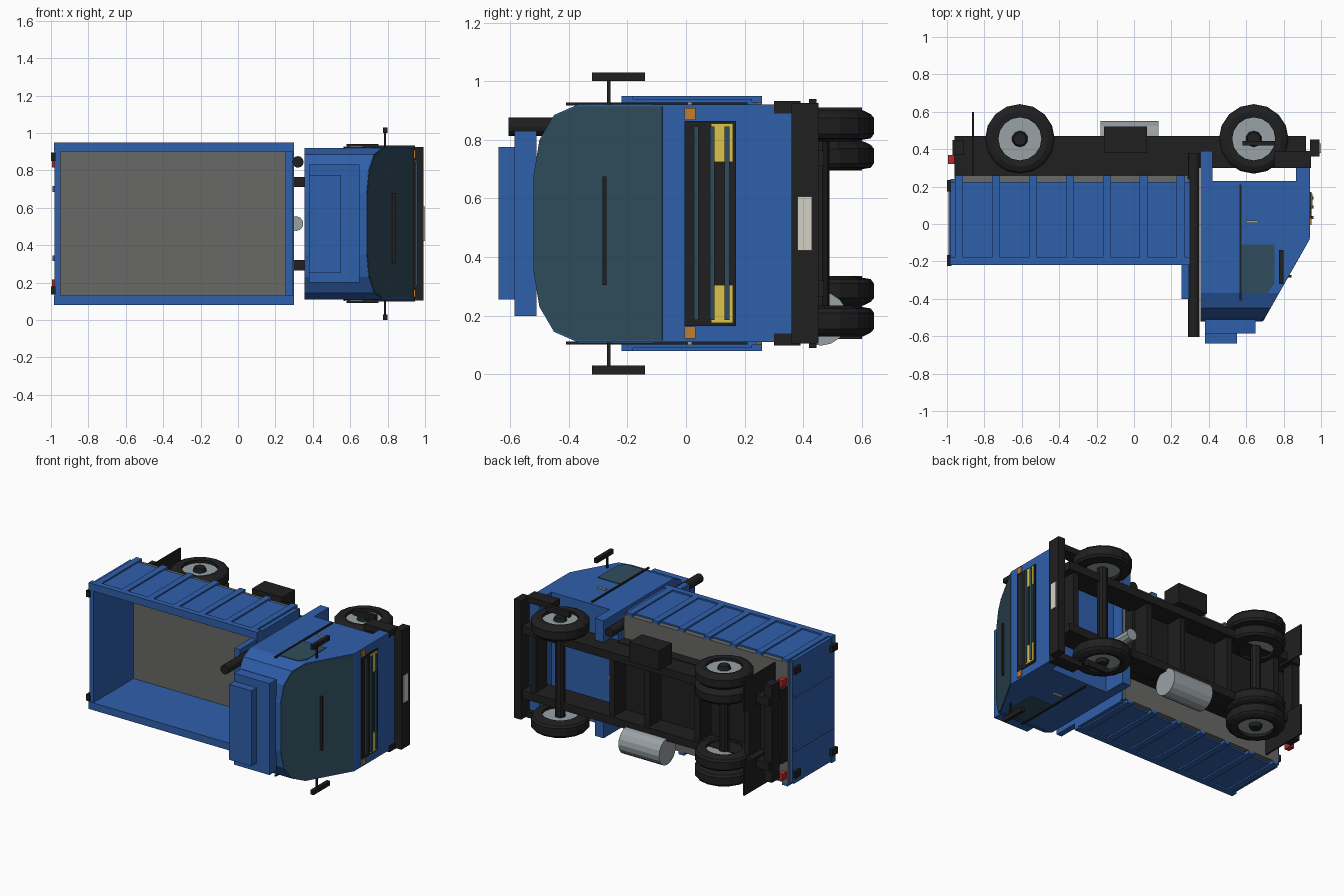
import bpy, bmesh, math
from mathutils import Vector, Matrix

if "Cube" in bpy.data.objects:
    bpy.data.objects.remove(bpy.data.objects["Cube"])

# The truck lies on its side: nose at +x, roof at -y, width along z
MID = 0.515

def mat(name, c):
    m = bpy.data.materials.new(name)
    m.diffuse_color = (*c, 1)
    m.use_nodes = True
    m.node_tree.nodes["Principled BSDF"].inputs["Base Color"].default_value = m.diffuse_color
    return m

BLUE = mat("blue_paint", (0.028, 0.115, 0.41))
BLACK = mat("black_plastic", (0.014, 0.014, 0.015))
GREY = mat("floor_grey", (0.14, 0.14, 0.135))
SILVER = mat("silver", (0.32, 0.36, 0.38))
GLASS = mat("glass", (0.03, 0.075, 0.11))
YELLOW = mat("headlamp_yellow", (0.72, 0.55, 0.07))
ORANGE = mat("indicator_orange", (0.55, 0.21, 0.025))
RED = mat("tail_red", (0.5, 0.02, 0.02))
WHITE = mat("plate_white", (0.65, 0.63, 0.56))

def finish(name, bm, m):
    bmesh.ops.recalc_face_normals(bm, faces=bm.faces)
    me = bpy.data.meshes.new(name)
    bm.to_mesh(me)
    bm.free()
    me.materials.append(m)
    ob = bpy.data.objects.new(name, me)
    bpy.context.collection.objects.link(ob)
    return ob

def box(name, x, y, z, m, both=False):
    """Box from (min, max) ranges; both=True adds its twin on the other side."""
    bm = bmesh.new()
    lo, hi = Vector((x[0], y[0], z[0])), Vector((x[1], y[1], z[1]))
    bmesh.ops.create_cube(bm, size=1, matrix=Matrix.Translation((lo + hi) / 2)
                          @ Matrix.Diagonal((*(hi - lo), 1)))
    finish(name, bm, m)
    if both:
        box(name + "_far", x, y, (2 * MID - z[1], 2 * MID - z[0]), m)

def cyl(name, p, q, r, n, m, r2=None):
    bm = bmesh.new()
    p, q = Vector(p), Vector(q)
    d = q - p
    rot = d.to_track_quat('Z', 'Y').to_matrix().to_4x4()
    bmesh.ops.create_cone(bm, cap_ends=True, segments=n, radius1=r, radius2=r2 or r,
                          depth=d.length, matrix=Matrix.Translation((p + q) / 2) @ rot)
    return finish(name, bm, m)

def lathe(name, x, y, prof, n, m):
    """Spin a (radius, z) profile around a wheel axis parallel to z."""
    bm = bmesh.new()
    vs = [bm.verts.new((x + r, y, z)) for r, z in prof]
    es = [bm.edges.new(e) for e in zip(vs, vs[1:] + vs[:1])]
    bmesh.ops.spin(bm, geom=vs + es, cent=(x, y, 0), axis=(0, 0, 1),
                   angle=math.tau, steps=n)
    bmesh.ops.remove_doubles(bm, verts=bm.verts, dist=1e-4)
    return finish(name, bm, m)

# Wheels: single in front, doubled at the rear
def wheel(name, x, z_out, z_in):
    y, s = 0.455, 1 if z_in > z_out else -1
    a, b = z_out, z_in
    lathe(name + "_tyre", x, y, [(0.115, a + s * .005), (0.15, a), (0.175, a + s * .012),
          (0.186, a + s * .025), (0.186, b - s * .025), (0.175, b - s * .01), (0.115, b)], 16, BLACK)
    cyl(name + "_rim", (x, y, a + s * .025), (x, y, b - s * .02), 0.118, 14, SILVER)
    cyl(name + "_hub", (x, y, a + s * .03), (x, y, a), 0.045, 10, BLACK, 0.035)

for side, f in (("near", lambda z: z), ("far", lambda z: 2 * MID - z)):
    wheel("front_wheel_" + side, 0.64, f(0.13), f(0.235))
    wheel("rear_outer_wheel_" + side, -0.61, f(0.13), f(0.23))
    wheel("rear_inner_wheel_" + side, -0.61, f(0.235), f(0.335))
for name, x in (("front_axle", 0.64), ("rear_axle", -0.61)):
    cyl(name, (x, 0.455, 0.18), (x, 0.455, 0.85), 0.035, 10, BLACK)

# Chassis
box("chassis_rail", (-0.96, 0.92), (0.30, 0.47), (0.265, 0.32), BLACK, True)
box("subframe", (-0.96, 0.29), (0.26, 0.33), (0.26, 0.77), BLACK)
for x in (-0.78, -0.4, -0.02, 0.25, 0.85):
    box("cross_member", (x - .02, x + .02), (0.33, 0.45), (0.32, 0.71), BLACK)
box("rear_underrun_bar", (-0.97, -0.91), (0.37, 0.45), (0.18, 0.85), BLACK)
box("mud_flap", (-0.865, -0.855), (0.26, 0.60), (0.12, 0.335), BLACK, True)
box("battery_box", (-0.16, 0.07), (0.38, 0.52), (0.765, 0.90), BLACK)
cyl("fuel_tank", (-0.18, 0.46, 0.19), (0.13, 0.46, 0.19), 0.092, 16, SILVER)
cyl("air_filter", (0.31, 0.2, MID), (0.31, 0.35, MID), 0.04, 10, SILVER)
cyl("exhaust_stack", (0.32, 0.38, 0.845), (0.32, -0.605, 0.845), 0.031, 12, BLACK)

# Load bed
box("bed_floor", (-0.96, 0.29), (0.22, 0.26), (0.10, 0.93), GREY)
box("bed_side", (-0.98, 0.30), (-0.20, 0.225), (0.09, 0.13), BLUE, True)
box("bed_top_rail", (-0.985, 0.30), (-0.22, -0.18), (0.08, 0.13), BLUE, True)
for i in range(7):
    x = -0.935 + i * 0.1975
    box("bed_side_rib", (x - .022, x + .022), (-0.18, 0.26), (0.08, 0.10), BLUE, True)
box("bed_front_wall", (0.26, 0.30), (-0.22, 0.24), (0.10, 0.93), BLUE)
box("bed_headboard", (0.255, 0.295), (-0.40, -0.22), (0.13, 0.90), BLUE)
box("tailgate", (-0.98, -0.95), (-0.215, 0.24), (0.10, 0.93), BLUE)
box("tailgate_rib", (-0.992, -0.98), (-0.2, 0.23), (0.315, 0.345), BLUE, True)
for y in (-0.195, 0.205):
    box("tailgate_hinge", (-1.0, -0.975), (y - .03, y + .03), (0.135, 0.18), BLACK, True)
box("tail_light", (-0.995, -0.96), (0.32, 0.37), (0.17, 0.215), RED, True)

# Cab: rounded cross-section drawn along x, sliced by the windscreen plane
half = [(0.23, 0.405), (-0.37, 0.405), (-0.45, 0.37), (-0.50, 0.285), (-0.52, 0.165)]
section = [(y, MID - w) for y, w in half] + [(y, MID + w) for y, w in reversed(half)]
bm = bmesh.new()
face = bm.faces.new([bm.verts.new((0.355, y, z)) for y, z in section])
ext = bmesh.ops.extrude_face_region(bm, geom=[face])
bmesh.ops.translate(bm, vec=(0.585, 0, 0),
                    verts=[v for v in ext["geom"] if isinstance(v, bmesh.types.BMVert)])
slope = Vector((0.44, -0.25, 0)).normalized()
cut = bmesh.ops.bisect_plane(bm, geom=bm.verts[:] + bm.edges[:] + bm.faces[:],
                             plane_co=(0.94, -0.075, 0), plane_no=slope, clear_outer=True)
edges = [e for e in cut["geom_cut"] if isinstance(e, bmesh.types.BMEdge)]
bmesh.ops.contextual_create(bm, geom=edges)
bm.normal_update()
screen = max((f for f in bm.faces if len(f.verts) > 5), key=lambda f: f.calc_center_median().x)
outline = [v.co.copy() for v in screen.verts]
finish("cab_body", bm, BLUE)

# Windscreen panel follows the slice
c = sum(outline, Vector()) / len(outline)
bm = bmesh.new()
f = bm.faces.new([bm.verts.new(c + (p - c) * 0.985 + slope * 0.003) for p in outline])
ext = bmesh.ops.extrude_face_region(bm, geom=[f])
bmesh.ops.translate(bm, vec=-slope * 0.006,
                    verts=[v for v in ext["geom"] if isinstance(v, bmesh.types.BMVert)])
finish("windscreen", bm, GLASS)
box("windscreen_wiper", (0.82, 0.842), (-0.285, -0.272), (0.305, 0.675), BLACK)

# Cab skirts, roof fairing and doors
box("cab_rear_skirt", (0.355, 0.42), (0.23, 0.39), (0.11, 0.26), BLUE, True)
box("cab_front_apron", (0.865, 0.94), (0.20, 0.36), (0.11, 0.92), BLUE)
box("roof_fairing_lower", (0.38, 0.65), (-0.585, -0.51), (0.20, 0.83), BLUE)
box("roof_fairing_upper", (0.38, 0.55), (-0.64, -0.58), (0.255, 0.775), BLUE)
for side, z, s in (("near", 0.11, -1), ("far", 0.92, 1)):
    pts = [(0.575, 0), (0.575, -0.11)]
    bm = bmesh.new()
    f = bm.faces.new([bm.verts.new((x, y, z - s * .003)) for x, y in
                      ((0.575, -0.11), (0.75, -0.11), (0.75, -0.32), (0.715, -0.37), (0.575, -0.37))])
    ext = bmesh.ops.extrude_face_region(bm, geom=[f])
    bmesh.ops.translate(bm, vec=(0, 0, s * 0.007),
                        verts=[v for v in ext["geom"] if isinstance(v, bmesh.types.BMVert)])
    finish("side_window_" + side, bm, GLASS)
box("door_seam", (0.564, 0.576), (-0.41, 0.21), (0.102, 0.112), BLACK, True)
box("door_handle", (0.60, 0.665), (0.005, 0.02), (0.10, 0.112), SILVER, True)
box("cab_step", (0.58, 0.75), (0.42, 0.445), (0.09, 0.13), BLACK, True)
box("mirror_arm", (0.78, 0.79), (-0.27, -0.258), (0.02, 0.20), BLACK, True)
box("mirror", (0.775, 0.80), (-0.32, -0.14), (0.0, 0.03), BLACK, True)

# Nose: grille, lamps and bumper
box("grille_panel", (0.93, 0.948), (-0.005, 0.17), (0.165, 0.865), BLACK)
for y in (0.035, 0.09, 0.14):
    box("grille_slat", (0.945, 0.961), (y - .008, y + .008), (0.185, 0.845), GLASS)
box("headlamp", (0.94, 0.955), (0.085, 0.16), (0.175, 0.305), YELLOW, True)
box("indicator", (0.93, 0.948), (-0.005, 0.032), (0.122, 0.163), ORANGE, True)
box("bumper", (0.94, 0.993), (0.36, 0.452), (0.105, 0.925), BLACK)
box("bumper_corner", (0.75, 0.945), (0.30, 0.39), (0.098, 0.14), BLACK, True)
box("blank_plate", (0.99, 1.0), (0.38, 0.43), (0.422, 0.607), WHITE)
